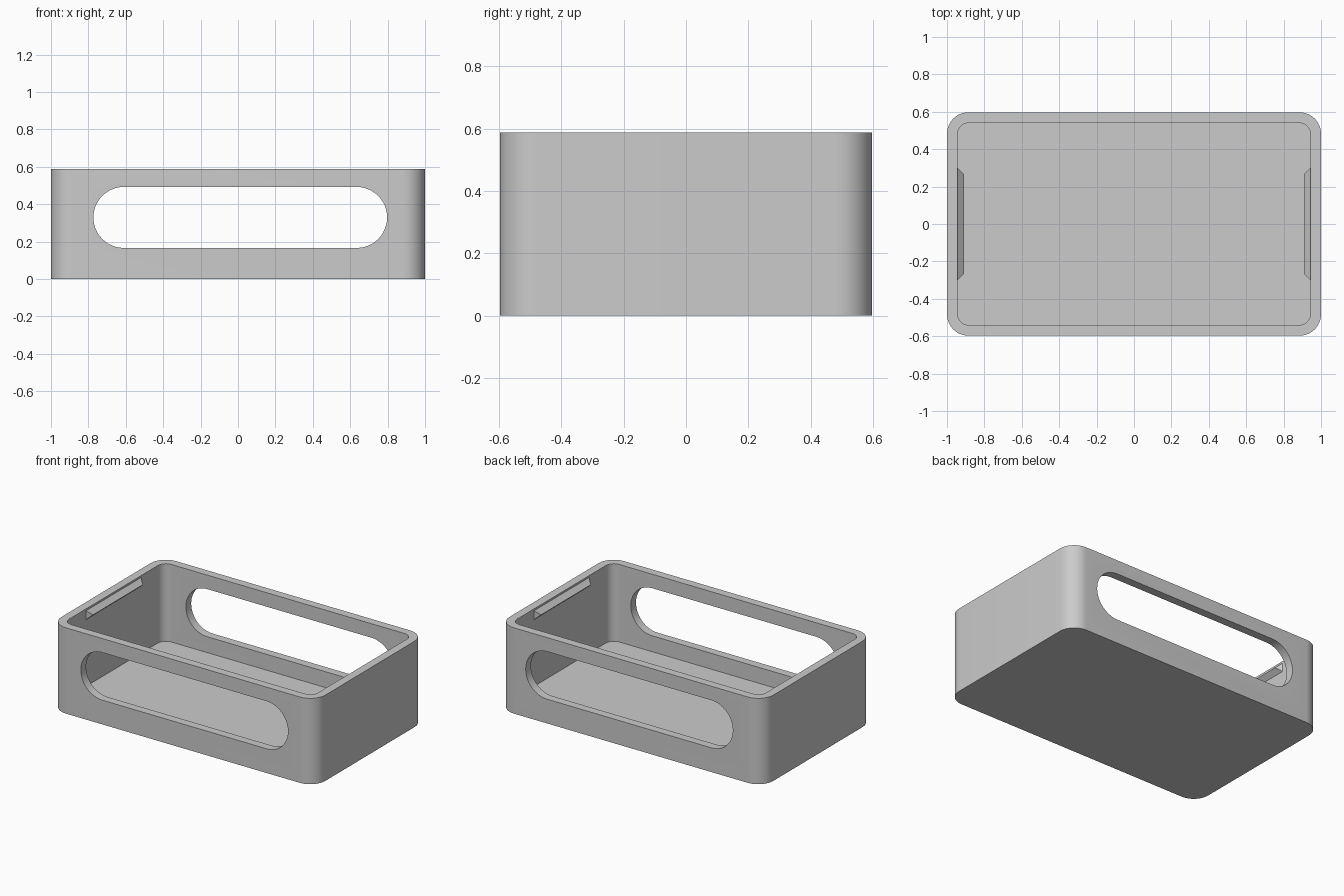
import bpy, bmesh, math
from mathutils import Vector

cube = bpy.data.objects.get("Cube")
if cube:
    bpy.data.objects.remove(cube, do_unlink=True)

LENGTH, WIDTH, HEIGHT = 2.0, 1.194, 0.588
WALL = 0.057

grey = bpy.data.materials.new("plain_grey")
grey.use_nodes = True
grey.diffuse_color = (0.6, 0.6, 0.6, 1)
grey.node_tree.nodes["Principled BSDF"].inputs["Base Color"].default_value = (0.6, 0.6, 0.6, 1)


def rounded_outline(x0, x1, y0, y1, radius, steps=12):
    """Counter-clockwise rounded rectangle in a plane."""
    points = []
    corners = [(x1 - radius, y1 - radius), (x0 + radius, y1 - radius),
               (x0 + radius, y0 + radius), (x1 - radius, y0 + radius)]
    for quarter, (cx, cy) in enumerate(corners):
        for i in range(steps + 1):
            a = math.pi / 2 * (quarter + i / steps)
            points.append((cx + radius * math.cos(a), cy + radius * math.sin(a)))
    return points


def make_object(name, bm):
    bmesh.ops.remove_doubles(bm, verts=bm.verts, dist=1e-5)
    bmesh.ops.recalc_face_normals(bm, faces=bm.faces)
    mesh = bpy.data.meshes.new(name)
    bm.to_mesh(mesh)
    bm.free()
    mesh.materials.append(grey)
    obj = bpy.data.objects.new(name, mesh)
    bpy.context.collection.objects.link(obj)
    return obj


def prism(name, loop, direction):
    """Extrude a closed loop of 3D points into a solid."""
    bm = bmesh.new()
    face = bm.faces.new([bm.verts.new(p) for p in loop])
    new = bmesh.ops.extrude_face_region(bm, geom=[face], use_keep_orig=True)["geom"]
    bmesh.ops.translate(bm, vec=Vector(direction),
                        verts=[g for g in new if isinstance(g, bmesh.types.BMVert)])
    return make_object(name, bm)


def box_loop(inset, radius, z):
    x, y = LENGTH / 2 - inset, WIDTH / 2 - inset
    return [(px, py, z) for px, py in rounded_outline(-x, x, -y, y, radius)]


# Open tray with rounded corners
tray = prism("tray", box_loop(0, 0.115, 0), (0, 0, HEIGHT))
cavity = prism("cavity_cutter", box_loop(WALL, 0.06, WALL), (0, 0, HEIGHT))

# Long rounded opening through the front and back walls
slot_outline = rounded_outline(-0.773, 0.797, 0.166, 0.492, 0.1625)
slot = prism("slot_cutter", [(x, -1, z) for x, z in slot_outline], (0, 2, 0))

for cutter in (cavity, slot):
    cut = tray.modifiers.new(cutter.name, "BOOLEAN")
    cut.operation = "DIFFERENCE"
    cut.solver = "EXACT"
    cut.object = cutter
    bpy.context.view_layer.objects.active = tray
    bpy.ops.object.modifier_apply(modifier=cut.name)
    bpy.data.objects.remove(cutter, do_unlink=True)

bpy.ops.object.select_all(action="DESELECT")
tray.select_set(True)
bpy.context.view_layer.objects.active = tray
bpy.ops.object.shade_smooth_by_angle(angle=math.radians(30))

# Snap ridges with bevelled ends, inside the two short walls
for name, side in (("left_snap_ridge", 1), ("right_snap_ridge", -1)):
    wall_x = side * (LENGTH / 2 - WALL)
    tip_x = wall_x - side * 0.033
    top, middle, bottom = 0.575, 0.545, 0.515
    bm = bmesh.new()
    ends = []
    for s in (-1, 1):
        ends.append([bm.verts.new(p) for p in ((wall_x, s * 0.3, top),
                                               (tip_x, s * 0.268, middle),
                                               (wall_x, s * 0.3, bottom))])
    a, b = ends
    bm.faces.new(a)
    bm.faces.new(b)
    for i in range(3):
        j = (i + 1) % 3
        bm.faces.new((a[i], a[j], b[j], b[i]))
    make_object(name, bm)
